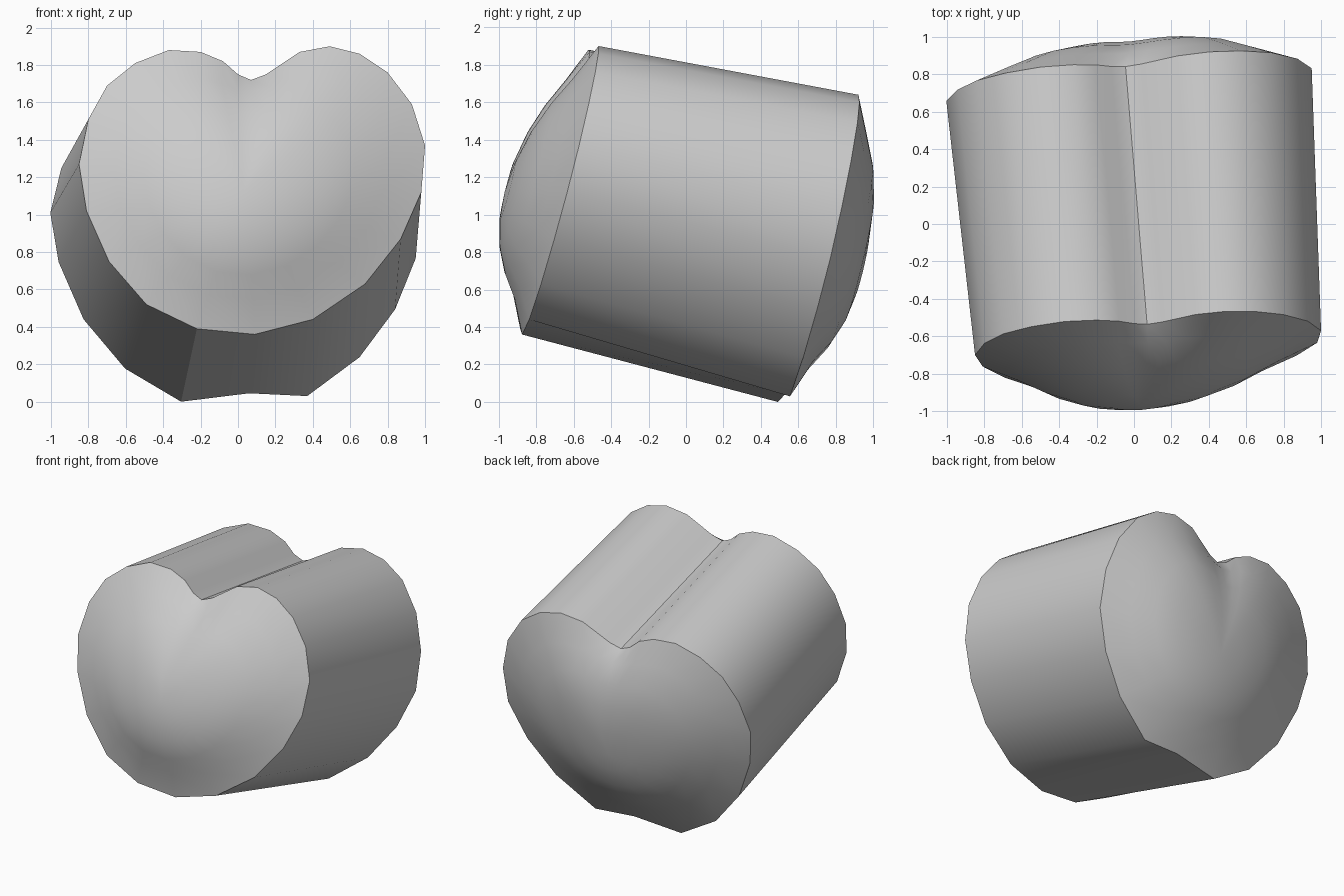
import bpy, bmesh, math

if "Cube" in bpy.data.objects:
    bpy.data.objects.remove(bpy.data.objects["Cube"])

# Heart-shaped front rim (x, z), clockwise from the notch
RIM = [(0.07, 1.72), (0.15, 1.75), (0.33, 1.87), (0.49, 1.90), (0.65, 1.86),
       (0.80, 1.76), (0.93, 1.59), (1.00, 1.37), (0.98, 1.12), (0.87, 0.87),
       (0.68, 0.63), (0.40, 0.44), (0.09, 0.36), (-0.22, 0.39), (-0.49, 0.52),
       (-0.69, 0.75), (-0.81, 1.02), (-0.85, 1.27), (-0.80, 1.51), (-0.70, 1.69),
       (-0.55, 1.81), (-0.37, 1.88), (-0.20, 1.87), (-0.08, 1.82), (0.00, 1.75)]
RINGS = (0.84, 0.65, 0.45, 0.22)


def front_y(x, z):
    return -0.97 + 0.057 * x + 0.25 * z


def back_y(x, z):
    return 0.517 + 0.085 * x + 0.225 * z


def back_point(x, z):
    # The back rim is shifted left and down, with a slight flat at the bottom
    if z > 1.3:
        bx = x - 0.12 + (0.07 if x > 0 else 0.03) * x
    elif x > 0:
        bx = x - 0.03
    else:
        bx = x - 0.06 + 0.11 * x
    bz = z + min(-0.26, -0.42 + 0.12 * z - (0.07 if x > 0 else 0.03) * x)
    if z < 0.37:
        bz = 0.045
    elif z < 0.45:
        bz = 0.03 if x > 0 else 0.0
    return bx, bz


def smoothed(points, steps=3):
    # Rounds off the notch for the rings inside the rim
    for _ in range(steps):
        n = len(points)
        points = [tuple((points[i - 1][k] + 2 * points[i][k] + points[(i + 1) % n][k]) / 4
                        for k in (0, 1)) for i in range(n)]
    return points


bm = bmesh.new()


def bridge(a, b):
    n = len(a)
    for i in range(n):
        j = (i + 1) % n
        bm.faces.new((a[i], a[j], b[j], b[i]))


def add_ring(points, plane):
    return [bm.verts.new((x, plane(x, z), z)) for x, z in points]


def dome(rim, points, plane, centre, bulge, power):
    # Shrinking rings that swell away from the rim plane
    cx, cz = centre
    prev = rim
    soft = smoothed(points)
    for s in RINGS:
        h = bulge * (1 - s ** power)
        pts = [(cx + (x - cx) * s, cz + (z - cz) * s) for x, z in soft]
        ring = add_ring(pts, lambda x, z: plane(x, z) + h)
        bridge(prev, ring)
        prev = ring
    tip = bm.verts.new((cx, plane(cx, cz) + bulge, cz))
    for i in range(len(prev)):
        bm.faces.new((prev[i], prev[(i + 1) % len(prev)], tip))


# Leaning body wall and the two domed ends
back_pts = [back_point(x, z) for x, z in RIM]
front_rim = add_ring(RIM, front_y)
back_rim = add_ring(back_pts, back_y)
bridge(front_rim, back_rim)
dome(front_rim, RIM, front_y, (0.03, 1.12), -0.28, 2.1)
dome(back_rim, back_pts, back_y, (0.0, 0.68), 0.26, 2.5)
bmesh.ops.recalc_face_normals(bm, faces=bm.faces)

mesh = bpy.data.meshes.new("heart_body")
bm.to_mesh(mesh)
bm.free()
body = bpy.data.objects.new("heart_body", mesh)
bpy.context.collection.objects.link(body)

grey = bpy.data.materials.new("light grey")
grey.diffuse_color = (0.6, 0.6, 0.6, 1)
grey.use_nodes = True
grey.node_tree.nodes["Principled BSDF"].inputs["Base Color"].default_value = grey.diffuse_color
mesh.materials.append(grey)

# Smooth shading with crisp rims and notch
bpy.context.view_layer.objects.active = body
body.select_set(True)
bpy.ops.object.shade_smooth_by_angle(angle=math.radians(30))
